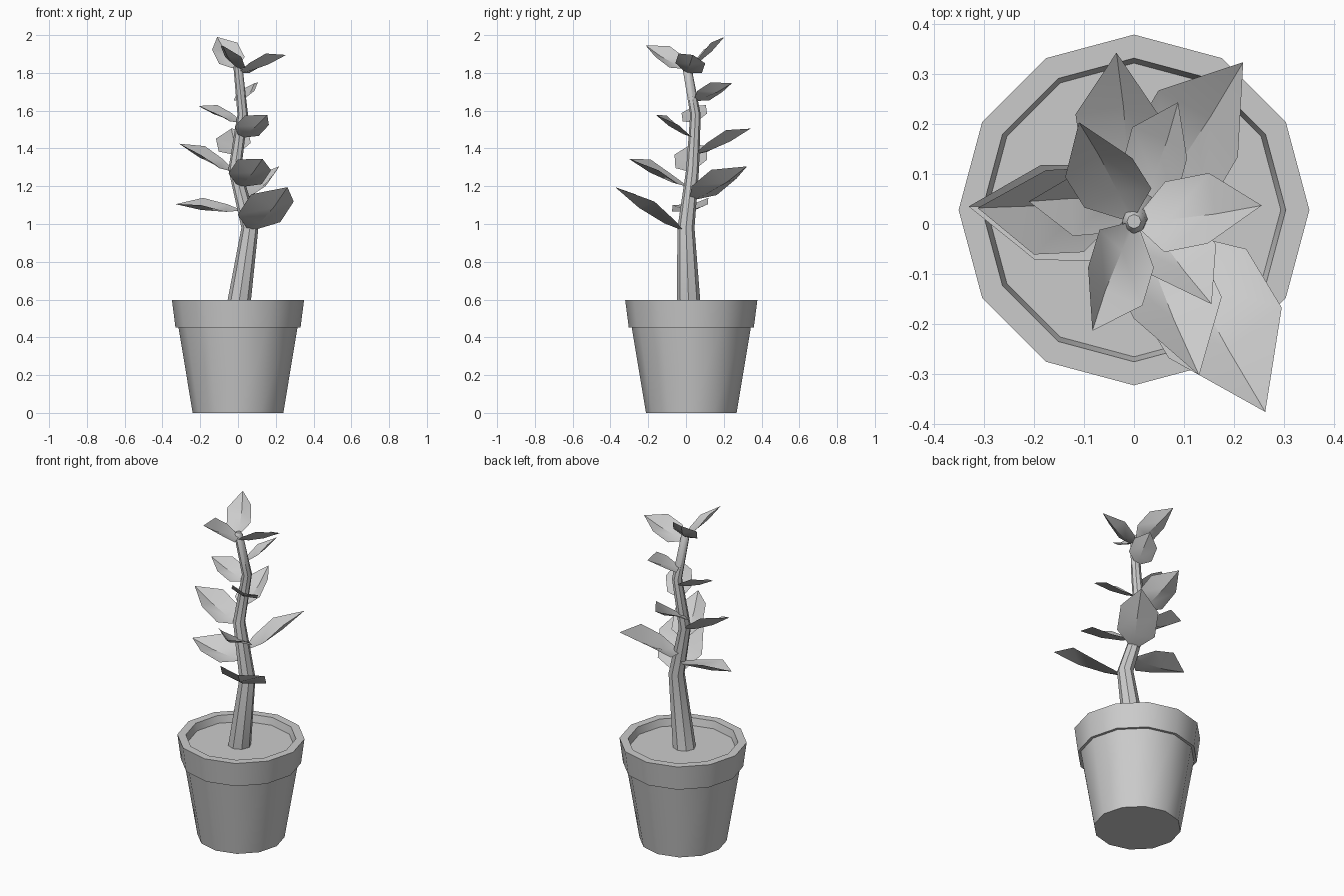
import bpy, bmesh, math
from mathutils import Vector

if "Cube" in bpy.data.objects:
    bpy.data.objects.remove(bpy.data.objects["Cube"])


def make(name, rings, closed=False, cap=False, smooth=40, tip=None):
    """Skin equal-length rows of points into one mesh object."""
    bm = bmesh.new()
    rows = [[bm.verts.new(p) for p in r] for r in rings]
    n = len(rows[0])
    for a, b in zip(rows, rows[1:]):
        for i in range(n if closed else n - 1):
            j = (i + 1) % n
            bm.faces.new((a[i], a[j], b[j], b[i]))
    if cap:
        bm.faces.new(rows[0][::-1])
        bm.faces.new(rows[-1])
    if tip:
        v = bm.verts.new(tip)
        for a, b in zip(rows[-1], rows[-1][1:]):
            bm.faces.new((a, b, v))
    me = bpy.data.meshes.new(name)
    bm.to_mesh(me)
    bm.free()
    ob = bpy.data.objects.new(name, me)
    bpy.context.collection.objects.link(ob)
    bpy.ops.object.select_all(action='DESELECT')
    ob.select_set(True)
    bpy.context.view_layer.objects.active = ob
    bpy.ops.object.shade_smooth_by_angle(angle=math.radians(smooth))
    return ob


def ring(c, r, n):
    return [Vector((c[0] + r * math.cos(2 * math.pi * i / n),
                    c[1] + r * math.sin(2 * math.pi * i / n), c[2])) for i in range(n)]


# Pot with overhanging rim, closed by the soil disc
pot = [(0.24, 0), (0.315, 0.452), (0.331, 0.452), (0.35, 0.598), (0.303, 0.598), (0.293, 0.555)]
make("pot", [ring((0, 0.028, z), r, 12) for r, z in pot], closed=True, cap=True)

# Crooked tapering stem: x, y, z, radius
stem = [(0, 0.015, 0.55, 0.064), (0.063, 0, 0.98, 0.045), (-0.017, 0.035, 1.29, 0.034),
        (0.025, 0.05, 1.58, 0.028), (0, 0.005, 1.83, 0.024), (0, 0.005, 1.845, 0.014)]
make("stem", [ring(p, p[3], 8) for p in stem], closed=True, cap=True)


def leaf(name, base, tip, w, slope):
    """Folded six-sided leaf, rolled about its own axis."""
    base, tip = Vector(base), Vector(tip)
    d = tip - base
    length = d.length
    d.normalize()
    s = d.cross(Vector((0, 0, 1))).normalized()
    u = s.cross(d)
    a = math.atan(slope)
    s, u = s * math.cos(a) + u * math.sin(a), u * math.cos(a) - s * math.sin(a)
    # fraction along, width factor, rib height, edge height
    rows = [(0, 0.2, 0, 0.01), (0.22, 1, -0.04, 0.025), (0.6, 1, -0.05, 0.085)]
    pts = []
    for t, k, rib, edge in rows:
        c = base + d * t * length
        pts.append([c + s * w * k + u * edge * length, c + u * rib * length,
                    c - s * w * k + u * edge * length])
    make(name, pts, smooth=30, tip=tip)


# Leaves from bottom to top: base, tip, half width, roll slope
leaves = [
    ((0.07, -0.03, 0.97), (0.262, -0.375, 1.195), 0.125, 0.18),
    ((0.01, 0.02, 1.07), (-0.33, 0.035, 1.105), 0.097, 0.2),
    ((0.03, 0.035, 1.13), (0.218, 0.323, 1.305), 0.106, 0.26),
    ((0.01, 0.0, 1.20), (0.13, -0.302, 1.345), 0.095, 0.35),
    ((-0.03, 0.03, 1.28), (-0.312, 0.032, 1.425), 0.088, 0.3),
    ((-0.01, 0.055, 1.37), (-0.035, 0.342, 1.505), 0.088, 0.3),
    ((0.015, 0.03, 1.46), (0.155, -0.16, 1.578), 0.075, 0.4),
    ((0.01, 0.05, 1.54), (-0.21, 0.045, 1.625), 0.068, 0.35),
    ((0.02, 0.05, 1.655), (0.088, 0.243, 1.745), 0.068, 0.45),
    ((0.01, 0.005, 1.80), (0.255, 0.037, 1.895), 0.075, 0.4),
    ((-0.01, 0.015, 1.825), (-0.11, 0.203, 1.99), 0.072, 0.35),
    ((0, -0.005, 1.825), (-0.083, -0.213, 1.945), 0.072, 0.5),
]
for i, l in enumerate(leaves, 1):
    leaf(f"leaf_{i:02d}", *l)
